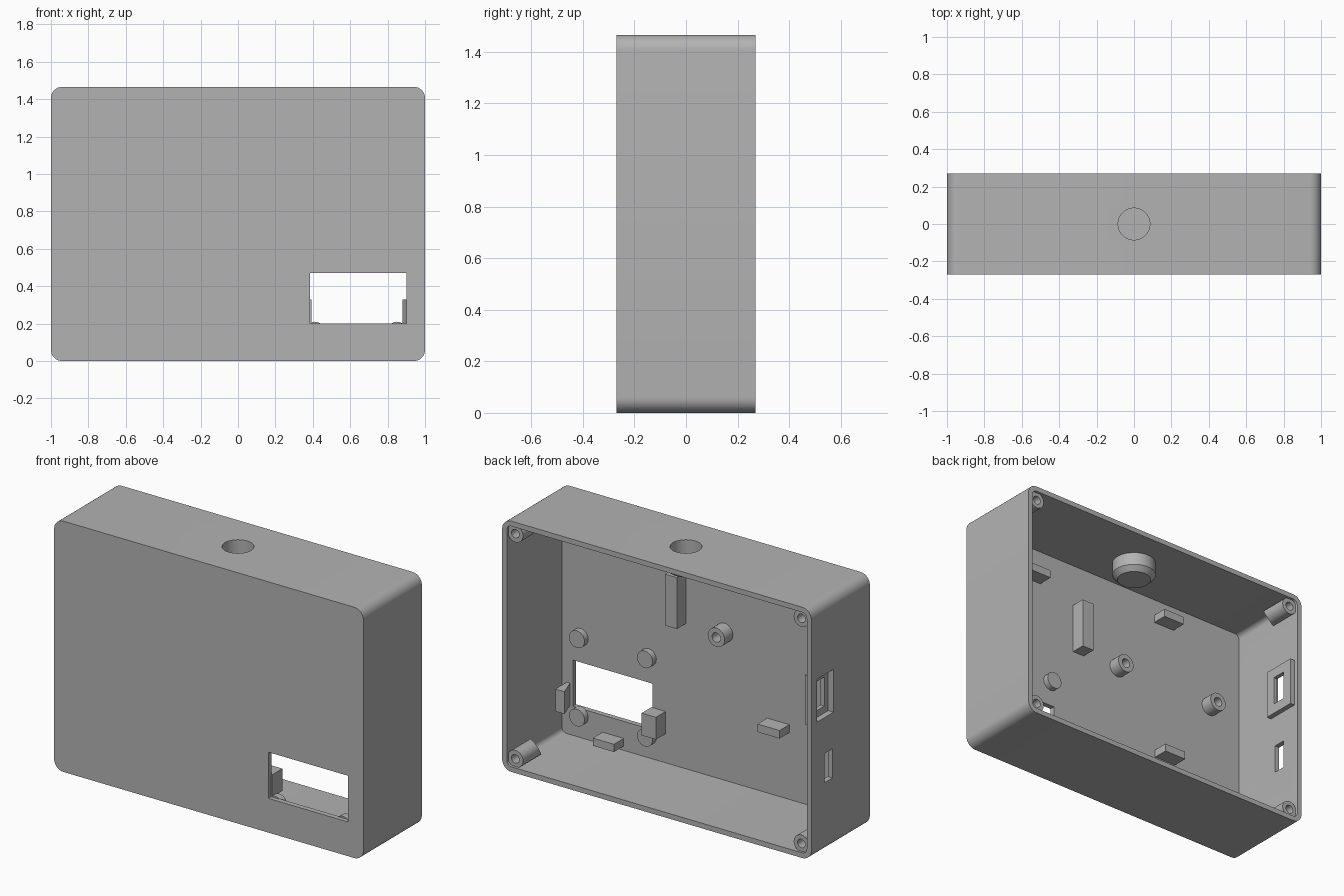
import bpy, bmesh, math
from mathutils import Matrix, Vector

cube = bpy.data.objects.get("Cube")
if cube:
    bpy.data.objects.remove(cube, do_unlink=True)

GREY = (0.45, 0.45, 0.45, 1)
mat = bpy.data.materials.new("plain grey plastic")
mat.use_nodes = True
mat.diffuse_color = GREY
mat.node_tree.nodes["Principled BSDF"].inputs["Base Color"].default_value = GREY

H, D, T = 1.466, 0.27, 0.03      # height, half depth, wall thickness
PLATE = -D + T                   # inner face of the front panel
SUNK = PLATE - 0.005             # feature roots sit slightly inside the panel


def finish(bm, name):
    bmesh.ops.recalc_face_normals(bm, faces=bm.faces)
    mesh = bpy.data.meshes.new(name)
    bm.to_mesh(mesh)
    bm.free()
    ob = bpy.data.objects.new(name, mesh)
    bpy.context.collection.objects.link(ob)
    mesh.materials.append(mat)
    return ob


def smooth(ob):
    bpy.ops.object.select_all(action='DESELECT')
    ob.select_set(True)
    bpy.context.view_layer.objects.active = ob
    bpy.ops.object.shade_smooth_by_angle(angle=math.radians(30))


def prism(name, points, start, direction):
    """Extrude a closed outline of 3D points along a direction."""
    bm = bmesh.new()
    face = bm.faces.new([bm.verts.new(Vector(p) + Vector(start)) for p in points])
    new = bmesh.ops.extrude_face_region(bm, geom=[face])["geom"]
    verts = [v for v in new if isinstance(v, bmesh.types.BMVert)]
    bmesh.ops.translate(bm, verts=verts, vec=direction)
    return finish(bm, name)


def box(name, x, y, z):
    pts = [(x[0], 0, z[0]), (x[1], 0, z[0]), (x[1], 0, z[1]), (x[0], 0, z[1])]
    return prism(name, pts, (0, y[0], 0), (0, y[1] - y[0], 0))


def rounded_slab(name, inset, radius, y0, y1):
    pts = []
    w, h = 1 - inset - radius, H / 2 - inset - radius
    for q, (sx, sz) in enumerate([(1, 1), (-1, 1), (-1, -1), (1, -1)]):
        for i in range(9):
            a = (q + i / 8) * math.pi / 2
            pts.append((sx * w + radius * math.cos(a), 0,
                        H / 2 + sz * h + radius * math.sin(a)))
    return prism(name, pts, (0, y0, 0), (0, y1 - y0, 0))


def lathe(name, profile, location, axis='Y', steps=32):
    """Spin (radius, height) points about the given axis."""
    bm = bmesh.new()
    verts = [bm.verts.new((r, 0, h)) for r, h in profile]
    edges = [bm.edges.new(pair) for pair in zip(verts, verts[1:])]
    bmesh.ops.spin(bm, geom=verts + edges, cent=(0, 0, 0), axis=(0, 0, 1),
                   angle=math.tau, steps=steps, use_duplicate=False)
    bmesh.ops.remove_doubles(bm, verts=bm.verts, dist=1e-5)
    if axis == 'Y':
        bm.transform(Matrix.Rotation(-math.pi / 2, 4, 'X'))
    bm.transform(Matrix.Translation(location))
    return finish(bm, name)


def boolean(target, tool, operation):
    tool.hide_render = True
    mod = target.modifiers.new("cut", 'BOOLEAN')
    mod.operation, mod.object, mod.solver = operation, tool, 'EXACT'
    bpy.context.view_layer.objects.active = target
    bpy.ops.object.modifier_apply(modifier=mod.name)
    bpy.data.objects.remove(tool, do_unlink=True)


# Hollow shell, open at the back
shell = rounded_slab("case_shell", 0, 0.06, -D, D)
boolean(shell, rounded_slab("cavity", T, 0.03, PLATE, D + 0.1), 'DIFFERENCE')

# Raised frame inside the side wall, and the round socket under the roof
boolean(shell, box("port_frame", (-0.985, -0.94), (0.04, 0.245), (0.77, 1.06)), 'UNION')
socket = [(0, 1.33), (0.094, 1.33), (0.122, 1.36), (0.122, 1.45), (0, 1.45)]
boolean(shell, lathe("socket", socket, (0, 0, 0), 'Z', 48), 'UNION')

# Openings: display window, stepped side port, side slot, roof recess
openings = [
    ((0.385, 0.9), (-0.4, -0.2), (0.2, 0.47)),
    ((-1.1, -0.965), (0.065, 0.22), (0.79, 1.04)),
    ((-1.1, -0.9), (0.1, 0.185), (0.83, 1.0)),
    ((-1.1, -0.9), (0.075, 0.148), (0.41, 0.58)),
]
for x, y, z in openings:
    boolean(shell, box("opening", x, y, z), 'DIFFERENCE')
recess = [(0, 1.35), (0.085, 1.35), (0.085, 1.6), (0, 1.6)]
boolean(shell, lathe("recess", recess, (0, 0, 0), 'Z', 48), 'DIFFERENCE')
smooth(shell)

# Corner screw posts: blind hole, lower end slanting back into the corner
for sx, side in ((1, "left"), (-1, "right")):
    for z, level in ((0.075, "bottom"), (H - 0.075, "top")):
        sz = 1 if level == "top" else -1
        profile = [(0, 0.08), (0.025, 0.08), (0.025, 0.185), (0.05, 0.185), (0.05, 0), (0, 0)]
        post = lathe(f"screw_post_{level}_{side}", profile, (sx * 0.925, 0.07, z))
        for v in post.data.vertices:
            if v.co.y < 0.08:
                v.co.y -= 0.6 * (sx * v.co.x - 0.925 + sz * (v.co.z - z))
        smooth(post)

# Hollow board standoffs
for x, side in ((-0.08, "left"), (-0.755, "right")):
    tube = [(0, 0.01), (0.027, 0.01), (0.027, 0.08), (0.055, 0.08), (0.055, 0), (0, 0)]
    smooth(lathe(f"standoff_{side}", tube, (x, SUNK, 0.893)))

# Round display pads around the window
for x, side in ((0.85, "left"), (0.41, "right")):
    for z, level in ((0.16, "bottom"), (0.618, "top")):
        pad = [(0, 0), (0.05, 0), (0.05, 0.04), (0, 0.04)]
        smooth(lathe(f"display_pad_{level}_{side}", pad, (x, SUNK, z)))

# Blocks standing on the inside of the front panel
END = -0.15
box("display_stop_right", (0.3, 0.392), (SUNK, END), (0.2, 0.33))
box("display_stop_bottom", (0.571, 0.708), (SUNK, END), (0.055, 0.1))
box("board_stop_bottom", (-0.5, -0.357), (SUNK, END), (0.42, 0.467))
box("board_stop_top", (-0.49, -0.35), (SUNK, END), (1.29, 1.337))
box("upper_stop_left", (0.485, 0.625), (SUNK, END), (1.23, 1.277))
box("support_bar", (0.167, 0.245), (SUNK, -0.155), (0.88, 1.18))

# Slanted display hook beside the left wall
hook = [(0.92, SUNK, 0), (0.94, SUNK, 0), (0.94, -0.135, 0), (0.88, -0.135, 0)]
prism("display_hook_left", hook, (0, 0, 0.2), (0, 0, 0.13))
